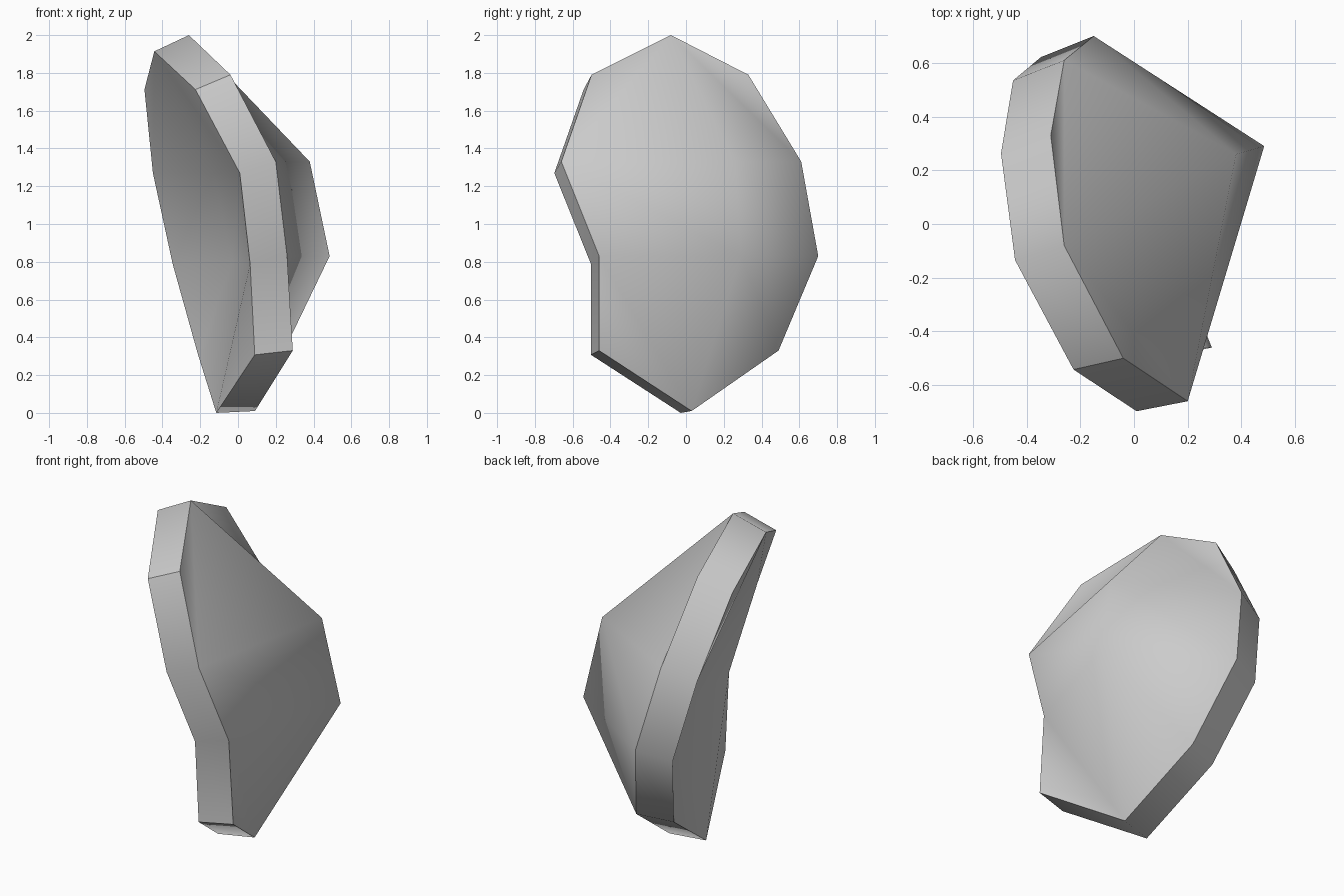
import bpy
import bmesh
from mathutils import Vector

cube = bpy.data.objects.get("Cube")
if cube:
    bpy.data.objects.remove(cube, do_unlink=True)

# One flat grey for the whole piece
grey = bpy.data.materials.new("plain grey")
grey.use_nodes = True
colour = (0.6, 0.6, 0.6, 1)
grey.diffuse_color = colour
grey.node_tree.nodes["Principled BSDF"].inputs["Base Color"].default_value = colour

# Outer outline: top, down the front edge, base, then up the back edge
top = (-0.26, -0.08, 2.0)
front = [(-0.04, -0.50, 1.79), (0.20, -0.66, 1.33), (0.26, -0.46, 0.83), (0.29, -0.46, 0.33)]
base = (0.09, 0.03, 0.01)
back = [(-0.01, 0.49, 0.33), (-0.15, 0.70, 0.83), (-0.26, 0.61, 1.33), (-0.31, 0.33, 1.79)]
rim = [top, *front, base, *back]

# Two middle points: a tall ridge on the bulging side, a shallow dip on the other
ridge = [(0.38, 0.26, 1.33), (0.485, 0.29, 0.83)]
dip = [(-0.13, 0.08, 1.27), (-0.03, 0.17, 0.80)]
T, F1, F2, F3, F4, B, K4, K3, K2, K1, A, R = range(12)

# Folded panels shared by both sides, meeting at the two middle points
panels = [
    (T, F1, F2), (T, F2, A), (F2, R, A), (F2, F3, R), (F3, B, R), (F3, F4, B),
    (T, K2, K1), (T, A, K2), (A, K3, K2), (A, R, K3), (R, K4, K3), (R, B, K4),
]


def across(p):
    """Point on the hollow side opposite an outline point."""
    x, y, z = p
    return Vector((x - 0.205 + 0.011 * z, y - 0.057 - 0.03 * y, max(0, z * 0.962 - 0.01)))


bm = bmesh.new()
outer = [bm.verts.new(p) for p in rim + ridge]
inner = [bm.verts.new(p) for p in [across(q) for q in rim] + dip]
for panel in panels:
    bm.faces.new([outer[i] for i in panel])
    bm.faces.new([inner[i] for i in reversed(panel)])

# Rim band joining the two sides
band = set()
for i in range(len(rim)):
    j = (i + 1) % len(rim)
    band.add(bm.faces.new((outer[j], outer[i], inner[i], inner[j])))
bmesh.ops.recalc_face_normals(bm, faces=bm.faces)

# Everything shades smoothly except the rim borders and two rim corners
for face in bm.faces:
    face.smooth = True
for edge in bm.edges:
    edge.smooth = len([f for f in edge.link_faces if f in band]) != 1
for i in (F1, F4):
    bm.edges.get((outer[i], inner[i])).smooth = False

mesh = bpy.data.meshes.new("curved_shell")
bm.to_mesh(mesh)
bm.free()
mesh.materials.append(grey)
shell = bpy.data.objects.new("curved_shell", mesh)
bpy.context.collection.objects.link(shell)
